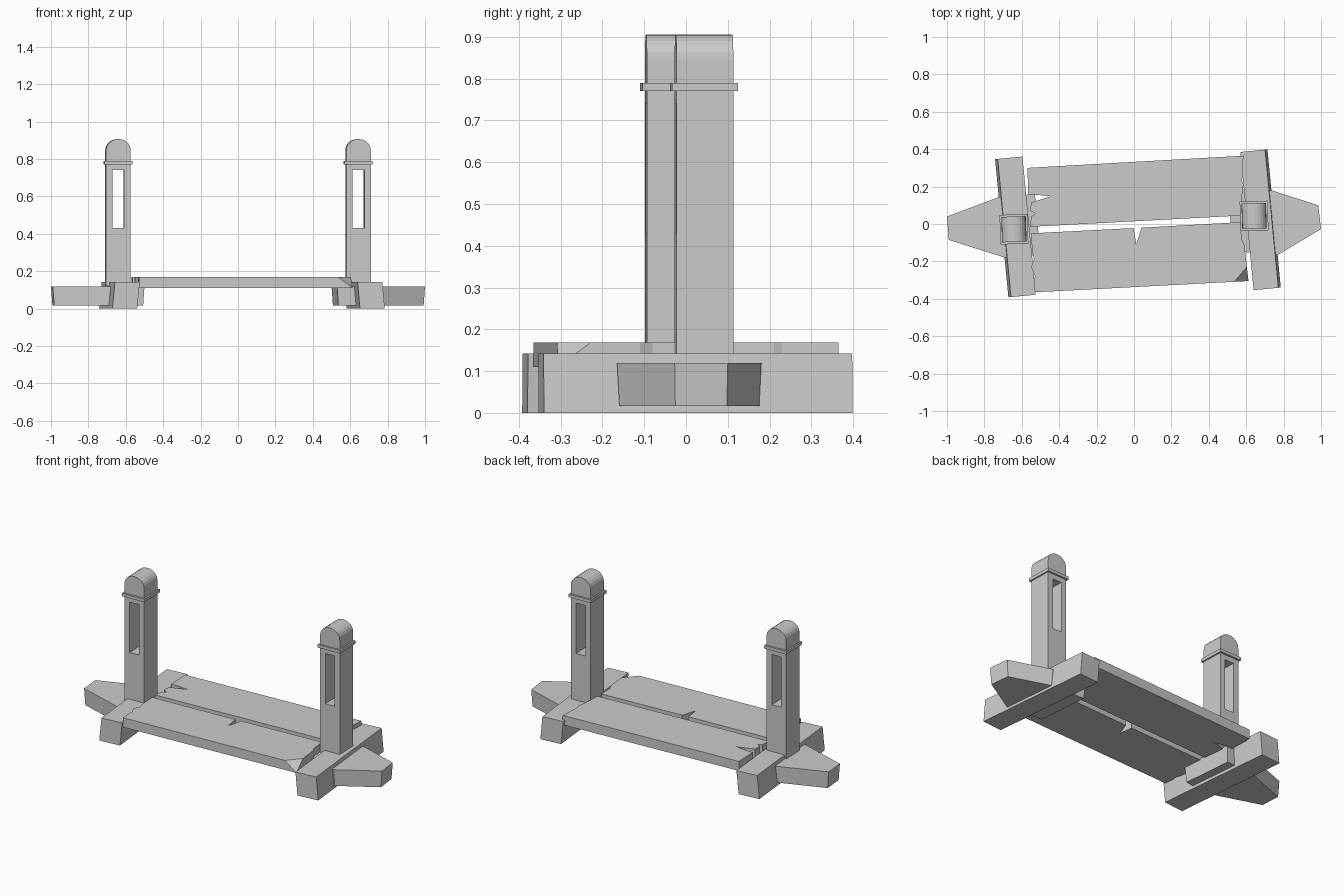
import bpy, bmesh, math
from mathutils import Vector, Matrix

if "Cube" in bpy.data.objects:
    bpy.data.objects.remove(bpy.data.objects["Cube"])


def to_object(name, bm, matrix=None):
    bmesh.ops.recalc_face_normals(bm, faces=bm.faces)
    mesh = bpy.data.meshes.new(name)
    bm.to_mesh(mesh)
    bm.free()
    ob = bpy.data.objects.new(name, mesh)
    bpy.context.collection.objects.link(ob)
    if matrix:
        ob.matrix_world = matrix
    return ob


def prism(points, z0, z1, shift=(0, 0), bottom_scale=1.0):
    """Outline in xy, extruded from z0 to z1; the bottom may be shifted or shrunk."""
    bm = bmesh.new()
    c = sum((Vector(p) for p in points), Vector((0, 0))) / len(points)
    s = Vector(shift)
    low = [c + (Vector(p) - c) * bottom_scale + s for p in points]
    vb = [bm.verts.new((p.x, p.y, z0)) for p in low]
    vt = [bm.verts.new((p[0], p[1], z1)) for p in points]
    bm.faces.new(vb[::-1])
    bm.faces.new(vt)
    n = len(points)
    for i in range(n):
        j = (i + 1) % n
        bm.faces.new((vb[i], vb[j], vt[j], vt[i]))
    return bm


def rect(w, d):
    return [(-w / 2, -d / 2), (w / 2, -d / 2), (w / 2, d / 2), (-w / 2, d / 2)]


def place(x, y, degrees):
    return Matrix.Translation((x, y, 0)) @ Matrix.Rotation(math.radians(degrees), 4, 'Z')


# Cross beams, leaning slightly inward
for side, x, y, w in (("left", -0.627, -0.015, 0.133), ("right", 0.670, 0.022, 0.133)):
    lean = -0.014 if side == "left" else 0.013
    to_object(side + "_cross_beam", prism(rect(w, 0.742), 0, 0.142, (lean, 0)), place(x, y, 5.5))

# Tapered feet passing under the beams
feet = {
    "left": [(-1.0, 0.04), (-0.99, -0.085), (-0.69, -0.18), (-0.50, -0.165), (-0.53, 0.16), (-0.72, 0.145)],
    "right": [(1.0, -0.027), (0.985, 0.10), (0.735, 0.18), (0.50, 0.185), (0.53, -0.145), (0.77, -0.165)],
}
for side, outline in feet.items():
    to_object(side + "_foot", prism(outline, 0.017, 0.119, bottom_scale=0.97))

# Back plank with split and ragged ends
back = [(-0.57, 0.30), (0.585, 0.365), (0.578, 0.23), (0.585, 0.21), (0.575, 0.13), (0.57, 0.045),
        (-0.555, -0.015), (-0.55, 0.04), (-0.525, 0.055), (-0.555, 0.07), (-0.55, 0.115),
        (-0.445, 0.148), (-0.53, 0.157), (-0.565, 0.155)]
to_object("back_plank", prism(back, 0.11, 0.168))

# Front plank with notch and one broken-off corner
front = [(-0.55, -0.05), (-0.002, -0.022), (0.012, -0.108), (0.04, -0.02), (0.57, 0.01), (0.575, -0.08),
         (0.59, -0.11), (0.612, -0.305), (-0.53, -0.365), (-0.535, -0.30), (-0.53, -0.28),
         (-0.55, -0.23), (-0.535, -0.19), (-0.545, -0.14)]
bm = prism(front, 0.11, 0.168)
a, b, c = Vector((0.535, -0.31, 0.168)), Vector((0.607, -0.225, 0.168)), Vector((0.612, -0.305, 0.111))
normal = (b - a).cross(c - a)
if normal.z < 0:
    normal.negate()
cut = bmesh.ops.bisect_plane(bm, geom=bm.verts[:] + bm.edges[:] + bm.faces[:], plane_co=a,
                             plane_no=normal.normalized(), clear_outer=True)
bmesh.ops.holes_fill(bm, edges=[e for e in bm.edges if e.is_boundary], sides=0)
to_object("front_plank", bm)

# Posts with arched tops, slots and collars
W, D, TOP = 0.131, 0.136, 0.906
arch = [(-W / 2, 0.12), (W / 2, 0.12)]
for i in range(13):
    t = math.pi * i / 12
    arch.append((W / 2 * math.cos(t), TOP - 0.062 + 0.062 * math.sin(t) ** 0.9 if 0 < i < 12 else TOP - 0.062))
stand = Matrix.Rotation(math.radians(90), 4, 'X')
for side, x, y in (("left", -0.642, -0.028), ("right", 0.642, 0.043)):
    m = place(x, y, 2)
    post = to_object(side + "_post", prism(arch, -D / 2, D / 2), m @ stand)
    cutter = to_object(side + "_slot_cutter", prism(rect(0.062, 0.4), 0.43, 0.74), m)
    cutter.hide_render = True
    cutter.hide_viewport = True
    cutter.display_type = 'WIRE'
    mod = post.modifiers.new("slot", 'BOOLEAN')
    mod.operation = 'DIFFERENCE'
    mod.solver = 'EXACT'
    mod.object = cutter
    to_object(side + "_collar", prism(rect(W + 0.018, D + 0.022), 0.770, 0.789), m)
